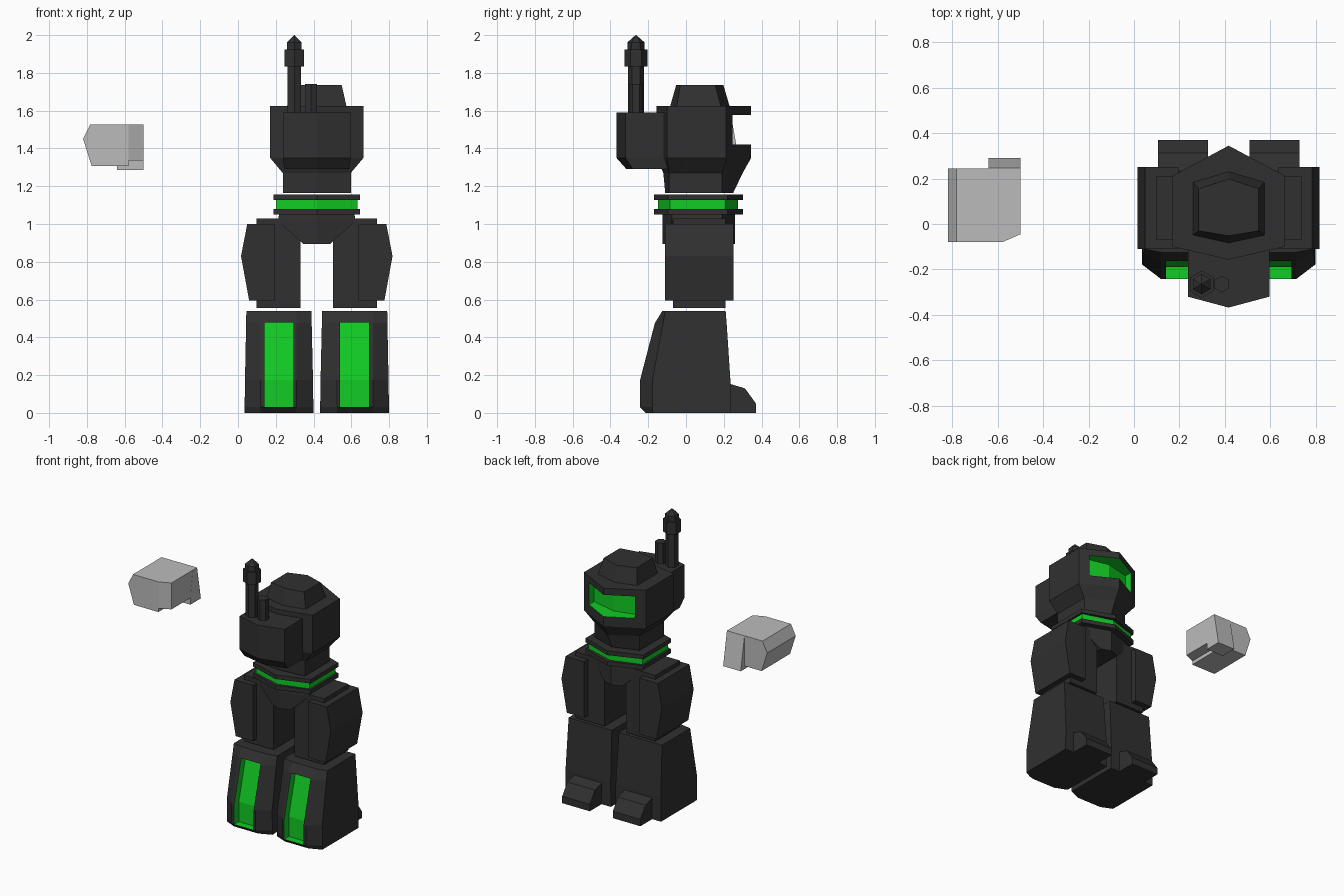
import bpy, bmesh, math

if "Cube" in bpy.data.objects:
    bpy.data.objects.remove(bpy.data.objects["Cube"])

CX = 0.417   # centre line of the standing figure


def material(name, rgb):
    m = bpy.data.materials.new(name)
    m.diffuse_color = (*rgb, 1)
    m.use_nodes = True
    m.node_tree.nodes["Principled BSDF"].inputs["Base Color"].default_value = m.diffuse_color
    return m


MATS = [material("charcoal", (0.03, 0.03, 0.03)),
        material("glow_green", (0.006, 0.60, 0.018)),
        material("light_grey", (0.50, 0.50, 0.50))]
BLACK, GREEN, GREY = 0, 1, 2


def loft(name, rings, mat=BLACK, x=CX, mirror=False):
    """Closed solid through rings of equal point count, origin at x."""
    bm = bmesh.new()
    rows = [[bm.verts.new(p) for p in r] for r in rings]
    n = len(rows[0])
    for a, b in zip(rows, rows[1:]):
        for i in range(n):
            j = (i + 1) % n
            bm.faces.new((a[i], a[j], b[j], b[i]))
    bm.faces.new(rows[0][::-1])
    bm.faces.new(rows[-1])
    bmesh.ops.recalc_face_normals(bm, faces=bm.faces[:])
    for f in bm.faces:
        f.material_index = mat
    me = bpy.data.meshes.new(name)
    bm.to_mesh(me)
    bm.free()
    for m in MATS:
        me.materials.append(m)
    ob = bpy.data.objects.new(name, me)
    ob.location.x = x
    bpy.context.collection.objects.link(ob)
    if mirror:
        mod = ob.modifiers.new("mirror", 'MIRROR')
        mod.use_mirror_merge = False
    return ob


def prism(name, axis, pts, lo, hi, **kw):
    """Extrude a 2D profile along an axis from lo to hi."""
    def at(p, d):
        q = list(p)
        q.insert("xyz".index(axis), d)
        return q
    return loft(name, [[at(p, d) for p in pts] for d in (lo, hi)], **kw)


def hexa(z, hw, front, front_side, back_side, back):
    """Hexagonal plan with points at front and back."""
    return [(0, front, z), (hw, front_side, z), (hw, back_side, z),
            (0, back, z), (-hw, back_side, z), (-hw, front_side, z)]


def cut(ob, cutter):
    """Carve the cutter out and leave its colour on the recess."""
    cutter.hide_render = True
    mod = ob.modifiers.new("cut", 'BOOLEAN')
    mod.operation = 'DIFFERENCE'
    mod.solver = 'EXACT'
    mod.object = cutter
    bpy.context.view_layer.objects.active = ob
    bpy.ops.object.modifier_move_to_index(modifier="cut", index=0)
    bpy.ops.object.modifier_apply(modifier="cut")
    bpy.data.objects.remove(cutter)


# Head with tapered jaw and neck, visor recess on the back side
head = loft("head", [hexa(1.165, 0.18, -0.11, -0.09, 0.19, 0.25),
                     hexa(1.27, 0.18, -0.12, -0.09, 0.19, 0.30),
                     hexa(1.35, 0.247, -0.157, -0.10, 0.213, 0.345),
                     hexa(1.625, 0.247, -0.157, -0.10, 0.213, 0.345)])
cut(head, prism("visor_cutter", "z",
                [(-0.183, 0.19), (0, 0.235), (0.183, 0.19), (0.183, 0.5), (-0.183, 0.5)],
                1.42, 1.577, mat=GREEN))
loft("head_cap", [hexa(1.62, 0.158, -0.085, -0.05, 0.185, 0.232),
                  hexa(1.735, 0.132, -0.052, -0.03, 0.155, 0.198)])

# Pack on the front of the head, chamfered underneath
loft("pack", [[(-w, -0.09, z), (w, -0.09, z), (w, s, z), (0, f, z), (-w, s, z)]
              for z, w, s, f in ((1.29, 0.17, -0.28, -0.315),
                                 (1.35, 0.18, -0.32, -0.368),
                                 (1.59, 0.18, -0.32, -0.368))])


# Antennas: stacked hexagonal sections
def antenna(name, x, profile):
    loft(name, [[(r * math.sin(i * math.pi / 3), r * math.cos(i * math.pi / 3) - 0.265, z)
                 for i in range(6)] for z, r in profile], x=x)


antenna("tall_antenna", 0.298, [(1.58, 0.042), (1.835, 0.042), (1.835, 0.06), (1.925, 0.06),
                                (1.925, 0.045), (1.962, 0.045), (2.0, 0.002)])
antenna("short_antenna", 0.387, [(1.58, 0.037), (1.74, 0.037)])

# Collar: two plates with a glowing band between them
for nm, z0, z1, hw, f, fs, bs, b, mat in (
        ("collar_top", 1.126, 1.156, 0.23, -0.17, -0.095, 0.22, 0.302, BLACK),
        ("collar_band", 1.08, 1.126, 0.215, -0.147, -0.085, 0.21, 0.276, GREEN),
        ("collar_bottom", 1.05, 1.08, 0.23, -0.17, -0.095, 0.22, 0.302, BLACK)):
    loft(nm, [hexa(z, hw, f, fs, bs, b) for z in (z0, z1)], mat=mat)

# Pelvis tapering between the legs
loft("pelvis", [hexa(0.895, 0.072, -0.125, -0.10, 0.235, 0.26),
                hexa(1.015, 0.205, -0.125, -0.075, 0.19, 0.26),
                hexa(1.05, 0.20, -0.125, -0.075, 0.19, 0.26)])

# Thighs: core block and outer armour plate
prism("thigh_core", "y", [(0.085, 0.555), (0.32, 0.555), (0.32, 1.03), (0.085, 1.03)],
      -0.07, 0.21, mirror=True)
prism("thigh_plate", "y", [(0.22, 0.595), (0.358, 0.595), (0.401, 0.83),
                           (0.368, 1.0), (0.22, 1.0)], -0.11, 0.252, mirror=True)

# Shins with sloped fronts and a glowing recess
shin = loft("shin", [[(xi, yb, z), (xo, yb, z), (xo, ys, z), (0.297, yf, z),
                      (0.107, yf, z), (xi, ys, z)]
                     for z, xi, xo, yb, ys, yf in (
                         (0.0, 0.018, 0.382, 0.235, -0.178, -0.215),
                         (0.03, 0.018, 0.382, 0.235, -0.178, -0.243),
                         (0.175, 0.02, 0.38, 0.235, -0.178, -0.243),
                         (0.475, 0.027, 0.374, 0.215, -0.122, -0.165),
                         (0.54, 0.028, 0.373, 0.21, -0.11, -0.125))], mirror=True)
cut(shin, prism("shin_cutter", "x", [(-0.19, 0.03), (-0.19, 0.175), (-0.11, 0.478),
                                     (-0.4, 0.478), (-0.4, 0.03)],
                0.122, 0.277, mat=GREEN))
prism("toe", "x", [(0.2, 0), (0.37, 0), (0.37, 0.05), (0.312, 0.13), (0.2, 0.163)],
      0.092, 0.312, mirror=True)

# Detached grey fist: body, bevelled end and rear flap
prism("fist_body", "y", [(-0.82, 1.45), (-0.782, 1.526), (-0.58, 1.526),
                         (-0.58, 1.308), (-0.775, 1.308)], -0.08, 0.245, mat=GREY, x=0)
prism("fist_end", "z", [(-0.58, -0.08), (-0.5, -0.045), (-0.5, 0.245), (-0.58, 0.245)],
      1.335, 1.526, mat=GREY, x=0)
prism("fist_flap", "x", [(0.17, 1.287), (0.29, 1.287), (0.247, 1.526), (0.2, 1.526),
                         (0.17, 1.36)], -0.64, -0.4995, mat=GREY, x=0)
